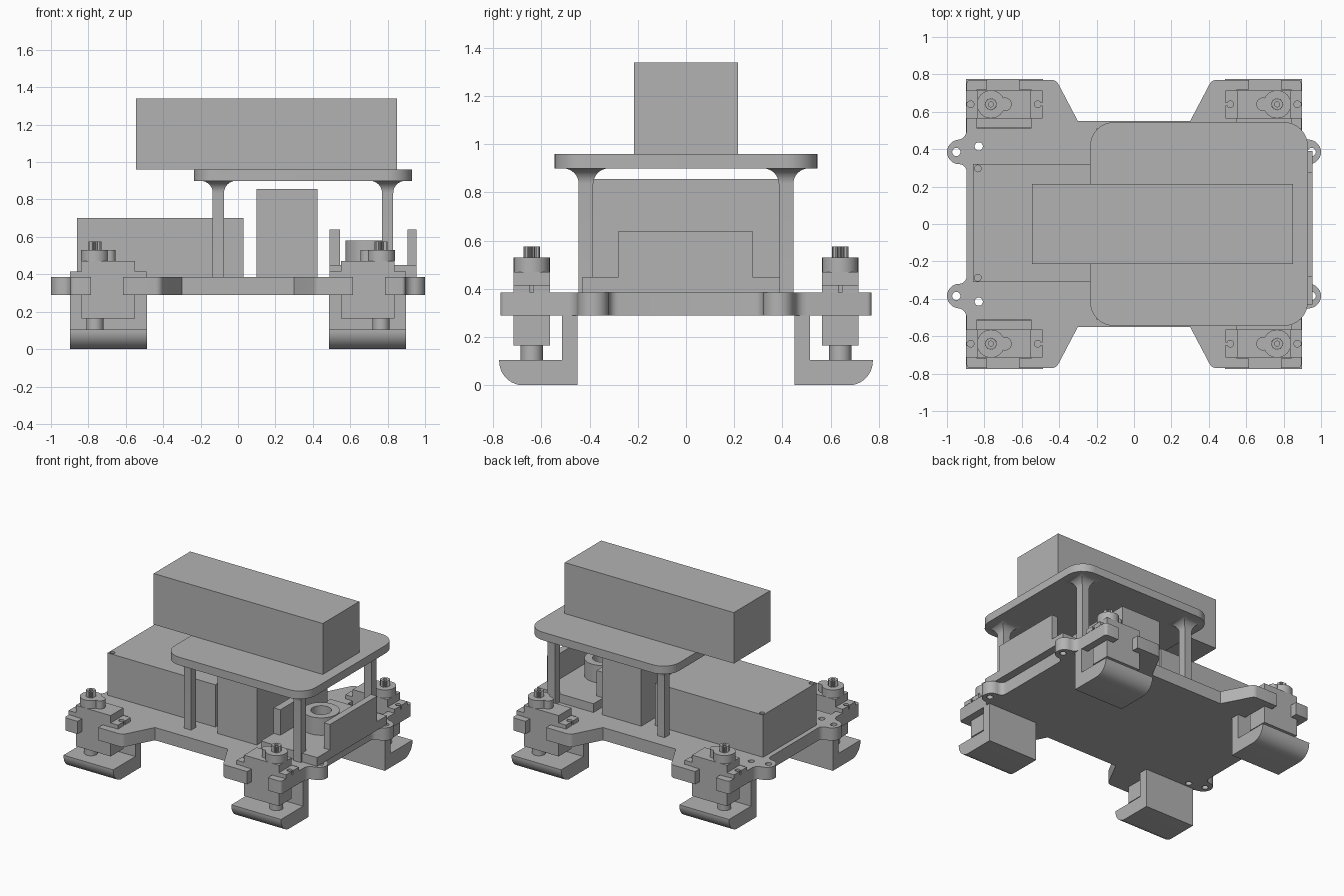
import bpy, bmesh, math
from mathutils import Matrix

cube = bpy.data.objects.get("Cube")
if cube:
    bpy.data.objects.remove(cube, do_unlink=True)

grey = bpy.data.materials.new("plain grey")
grey.use_nodes = True
COLOUR = (0.45, 0.45, 0.45, 1)
grey.diffuse_color = COLOUR
grey.node_tree.nodes["Principled BSDF"].inputs["Base Color"].default_value = COLOUR

parts = []


def add(name, mesh):
    ob = bpy.data.objects.new(name, mesh)
    mesh.materials.clear()
    mesh.materials.append(grey)
    bpy.context.collection.objects.link(ob)
    parts.append(ob)
    return ob


def arc(cx, cy, r, a0, a1, n=10):
    angles = [math.radians(a0 + (a1 - a0) * i / n) for i in range(n + 1)]
    return [(cx + r * math.cos(a), cy + r * math.sin(a)) for a in angles]


def circle(cx, cy, r, n=32):
    return arc(cx, cy, r, 0, 360, n)[:-1]


def rect(x0, x1, y0, y1):
    return [(x0, y0), (x1, y0), (x1, y1), (x0, y1)]


def flip(points, sx, sy):
    return [(x * sx, y * sy) for x, y in points]


def sheet(name, loops, low, high, along_x=False):
    """Extrude an outline (first loop) with holes (other loops)."""
    curve = bpy.data.curves.new(name, 'CURVE')
    curve.dimensions = '2D'
    curve.fill_mode = 'BOTH'
    curve.extrude = (high - low) / 2
    for loop in loops:
        spline = curve.splines.new('POLY')
        spline.points.add(len(loop) - 1)
        for p, (u, v) in zip(spline.points, loop):
            p.co = (u, v, 0, 1)
        spline.use_cyclic_u = True
    temp = bpy.data.objects.new(name + " outline", curve)
    mesh = bpy.data.meshes.new_from_object(temp)
    bpy.data.objects.remove(temp)
    bpy.data.curves.remove(curve)
    mesh.name = name
    bm = bmesh.new()
    bm.from_mesh(mesh)
    bmesh.ops.remove_doubles(bm, verts=bm.verts, dist=0.0001)
    bm.transform(Matrix.Translation((0, 0, (low + high) / 2)))
    if along_x:
        bm.transform(Matrix(((0, 0, 1, 0), (1, 0, 0, 0), (0, 1, 0, 0), (0, 0, 0, 1))))
    bmesh.ops.recalc_face_normals(bm, faces=bm.faces)
    bm.to_mesh(mesh)
    bm.free()
    return add(name, mesh)


def box(name, x0, x1, y0, y1, z0, z1):
    return sheet(name, [rect(x0, x1, y0, y1)], z0, z1)


def pillar(name, cx, cy):
    """Square post that flares out under the upper deck."""
    rows = [(0.03, 0.385), (0.03, 0.835)]
    rows += [(0.095 - r, z) for r, z in arc(0, 0.835, 0.065, 0, 90, 8)[1:]]
    bm = bmesh.new()
    rings = [[bm.verts.new((cx + u * h, cy + v * h, z)) for u, v in rect(-1, 1, -1, 1)]
             for h, z in rows]
    for a, b in zip(rings, rings[1:]):
        for i in range(4):
            j = (i + 1) % 4
            bm.faces.new((a[i], a[j], b[j], b[i]))
    bm.faces.new(rings[0][::-1])
    bm.faces.new(rings[-1])
    mesh = bpy.data.meshes.new(name)
    bm.to_mesh(mesh)
    bm.free()
    add(name, mesh)


# Base plate: one quarter outline, mirrored four ways
quarter = arc(0.935, 0.28, 0.04, 180, 90, 5)
quarter += arc(0.935, 0.385, 0.065, -90, 90, 14)
quarter += arc(0.945, 0.50, 0.05, 270, 180, 5)
quarter += arc(0.875, 0.75, 0.02, 0, 90, 4)
quarter += [(0.785, 0.77), (0.785, 0.718), (0.84, 0.718), (0.84, 0.51),
            (0.55, 0.51), (0.55, 0.718), (0.615, 0.718), (0.615, 0.77)]
quarter += arc(0.44, 0.73, 0.04, 90, 150, 5)
quarter += [(0.30, 0.55)]
outline = (quarter + flip(quarter[::-1], -1, 1)
           + flip(quarter, -1, -1) + flip(quarter[::-1], 1, -1))
holes = [circle(0.95 * sx, 0.385 * sy, 0.022, 20) for sx in (-1, 1) for sy in (-1, 1)]
holes += [circle(-0.83, 0.415 * sy, 0.022, 20) for sy in (-1, 1)]
sheet("base_plate", [outline] + holes, 0.29, 0.385)

# Upper deck, posts and the blocks they carry
deck = (arc(0.80, 0.415, 0.13, 0, 90) + arc(-0.105, 0.415, 0.13, 90, 180)
        + arc(-0.105, -0.415, 0.13, 180, 270) + arc(0.80, -0.415, 0.13, 270, 360))
sheet("upper_deck", [deck], 0.90, 0.96)
for label, x in (("left", 0.80), ("right", -0.105)):
    pillar("front_post_" + label, x, -0.415)
    pillar("back_post_" + label, x, 0.415)
box("top_block", -0.545, 0.85, -0.215, 0.215, 0.96, 1.34)
box("tall_block", 0.10, 0.425, -0.385, 0.385, 0.385, 0.855)
sheet("long_block", [rect(-0.86, 0.03, -0.31, 0.32), circle(-0.835, 0.297, 0.018, 16),
                     circle(-0.835, -0.287, 0.018, 16)], 0.385, 0.70)

# End tray with two walls and a ring
box("end_tray", 0.49, 0.955, -0.43, 0.39, 0.385, 0.45)
box("inner_wall", 0.49, 0.545, -0.28, 0.275, 0.45, 0.64)
box("outer_wall", 0.905, 0.955, -0.28, 0.275, 0.45, 0.64)
sheet("tray_ring", [circle(0.70, -0.02, 0.125, 40), circle(0.70, -0.02, 0.07, 40)], 0.45, 0.58)


def corner(tag, sx, sy):
    """Actuator with its foot at one corner of the plate."""
    def piece(name, loops, z0, z1):
        sheet(name + tag, [flip(loop, sx, sy) for loop in loops], z0, z1)

    sx_, sy_ = 0.765, 0.64
    piece("actuator_body", [rect(0.55, 0.838, 0.565, 0.715)], 0.165, 0.47)
    # Mounting ears with open screw slots
    for ear, end, root, cx, a in (("outer", 0.897, 0.838, 0.873, 0),
                                  ("inner", 0.49, 0.55, 0.515, 180)):
        slot = arc(cx, sy_, 0.018, a + 25, a + 335, 16)
        side = 1 if a == 0 else -1
        ends = [(root, sy_ - 0.075 * side), (end, sy_ - 0.075 * side),
                (end, slot[-1][1])]
        tail = [(end, slot[0][1]), (end, sy_ + 0.075 * side),
                (root, sy_ + 0.075 * side)]
        piece(ear + "_ear", [ends + slot[::-1] + tail], 0.385, 0.415)
    piece("gear_cover", [circle(sx_, sy_, 0.075)], 0.47, 0.53)
    piece("side_gear_cover", [circle(0.69, sy_, 0.036, 24)], 0.47, 0.53)
    # Toothed output shaft with a screw hole
    teeth = [p for i in range(20) for p in
             (circle(sx_, sy_, 0.034, 40)[2 * i], circle(sx_, sy_, 0.028, 40)[2 * i + 1])]
    piece("toothed_shaft", [teeth, circle(sx_, sy_, 0.014, 16)], 0.53, 0.575)
    piece("lower_shaft", [circle(sx_, sy_, 0.046, 28)], 0.10, 0.165)
    # Foot: L profile with a rounded outer edge
    profile = [(0.45, 0)] + arc(0.675, 0.10, 0.10, 270, 360, 12)
    profile += [(0.775, 0.105), (0.515, 0.105), (0.515, 0.29), (0.45, 0.29)]
    x0, x1 = sorted((0.487 * sx, 0.897 * sx))
    sheet("foot" + tag, [flip(profile, sy, 1)], x0, x1, along_x=True)


for sx, side in ((1, "_left"), (-1, "_right")):
    for sy, end in ((-1, "_front"), (1, "_back")):
        corner(end + side, sx, sy)

# Smooth curved walls, keep hard edges
bpy.ops.object.select_all(action='DESELECT')
for ob in parts:
    ob.select_set(True)
bpy.context.view_layer.objects.active = parts[0]
bpy.ops.object.shade_smooth_by_angle(angle=math.radians(32))
